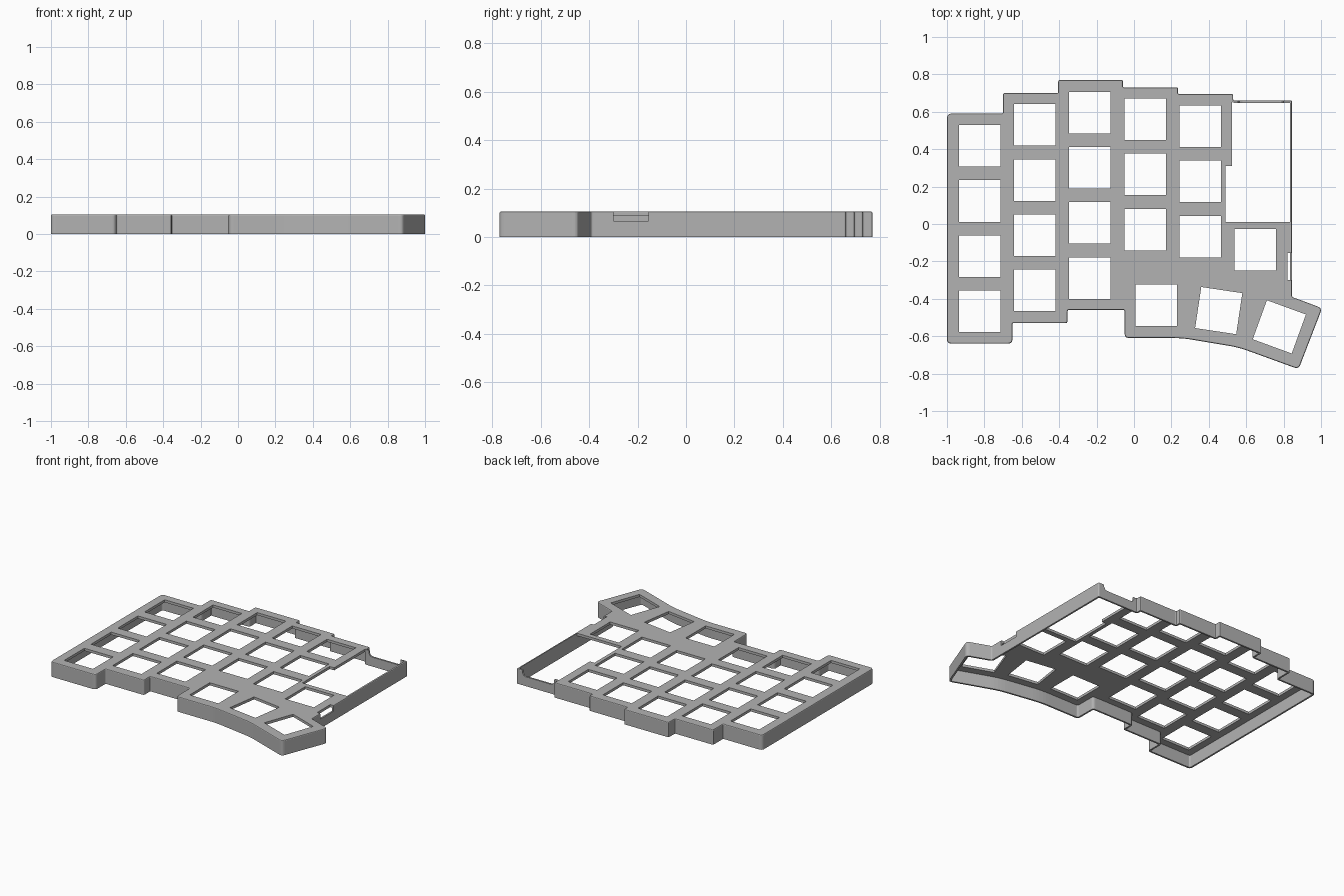
import bpy, bmesh
from math import radians
from mathutils import Vector, Matrix
from mathutils.geometry import tessellate_polygon

if "Cube" in bpy.data.objects:
    bpy.data.objects.remove(bpy.data.objects["Cube"], do_unlink=True)

H, WALL, PLATE, KEY, PITCH = 0.105, 0.012, 0.018, 0.222, 0.295
R, S = 0.025, 0.008  # large and small corner radii
SILL = 0.065         # height of the wall inside the notches

# Case outline, counter-clockwise: x, y, corner radius, wall height
OUTLINE = [
    (-1, -0.64, R, H), (-0.65, -0.64, R, H), (-0.65, -0.53, S, H),
    (-0.355, -0.53, R / 2, H), (-0.355, -0.46, S, H), (-0.05, -0.46, S, H),
    (-0.05, -0.61, R, H), (0.26, -0.61, 0.05, H), (0.56, -0.66, 0.05, H),
    (0.88, -0.776, R, H), (1.006, -0.45, R, H), (0.845, -0.39, S, H),
    # side switch notch
    (0.845, -0.30, 0, H), (0.845, -0.2995, 0, SILL),
    (0.845, -0.1555, 0, SILL), (0.845, -0.155, 0, H),
    (0.845, 0.66, S, H),
    # cable notch with rounded bottom corners
    (0.80, 0.66, 0, H), (0.7995, 0.66, 0, 0.085), (0.79, 0.66, 0, 0.07),
    (0.775, 0.66, 0, SILL), (0.58, 0.66, 0, SILL), (0.565, 0.66, 0, 0.07),
    (0.5555, 0.66, 0, 0.085), (0.555, 0.66, 0, H),
    (0.53, 0.66, S, H), (0.53, 0.695, S, H), (0.235, 0.695, S, H),
    (0.235, 0.73, S, H), (-0.06, 0.73, S, H), (-0.06, 0.77, S, H),
    (-0.405, 0.77, S, H), (-0.405, 0.70, S, H), (-0.70, 0.70, S, H),
    (-0.70, 0.59, S, H), (-1, 0.59, R, H),
]


def rounded(corners, inset, steps=5):
    """Offset the outline inwards, round its corners; return (x, y, height)."""
    points = [Vector(c[:2]) for c in corners]
    count = len(points)
    dirs = [(points[(i + 1) % count] - points[i]).normalized() for i in range(count)]
    result = []
    for i, (_, _, radius, height) in enumerate(corners):
        a, b = dirs[i - 1], dirs[i]
        normals = Vector((-a.y - b.y, a.x + b.x))
        p = points[i] + normals / (1 + a.dot(b)) * inset
        if radius == 0:
            result.append((p.x, p.y, height))
            continue
        convex = a.x * b.y - a.y * b.x > 0
        r = max(radius - inset, 0.002) if convex else radius + inset
        for k in range(steps + 1):
            t = k / steps
            q = p - a * r * (1 - t) ** 2 + b * r * t * t
            result.append((q.x, q.y, height))
    return result


def detour(points, x0, y0, x1, y1, path):
    """Replace the points inside a box by another path."""
    inside = [x0 < p[0] < x1 and y0 < p[1] < y1 for p in points]
    first = inside.index(True)
    kept = [p for p, hit in zip(points, inside) if not hit]
    return kept[:first] + path + kept[first:]


def make_object(name, bm, material):
    bmesh.ops.recalc_face_normals(bm, faces=bm.faces[:])
    mesh = bpy.data.meshes.new(name)
    bm.to_mesh(mesh)
    bm.free()
    mesh.materials.append(material)
    obj = bpy.data.objects.new(name, mesh)
    bpy.context.scene.collection.objects.link(obj)


# Single grey plastic
grey = (0.45, 0.45, 0.45, 1)
plastic = bpy.data.materials.new("grey_plastic")
plastic.use_nodes = True
plastic.diffuse_color = grey
shader = next(n for n in plastic.node_tree.nodes if n.type == 'BSDF_PRINCIPLED')
shader.inputs["Base Color"].default_value = grey

# Outer wall: a section with a softened top edge swept round the outline
SECTION = [(0, 0), (0, H - 0.006), (0.002, H - 0.002), (0.006, H), (WALL, H), (WALL, 0)]
bm = bmesh.new()
rails = [[bm.verts.new((x, y, min(z, h))) for x, y, h in rounded(OUTLINE, inset)]
         for inset, z in SECTION]
for k, rail in enumerate(rails):
    following = rails[(k + 1) % len(rails)]
    for i in range(len(rail)):
        bm.faces.new((rail[i - 1], rail[i], following[i], following[i - 1]))
make_object("outer_wall", bm, plastic)

# Plate edge, stepping round the switch slot and the controller opening
inner = 0.845 - WALL
edge = [p[:2] for p in rounded(OUTLINE, WALL)]
edge = detour(edge, 0.8, -0.305, 0.9, -0.15,
              [(inner, -0.30), (0.82, -0.30), (0.82, -0.155), (inner, -0.155)])
edge = detour(edge, 0.5, 0.2, 0.9, 0.67,
              [(inner, 0.01), (0.49, 0.01), (0.49, 0.31), (0.525, 0.31), (0.525, 0.648)])

# Key openings: staggered columns, one lone key and the angled thumb keys
COLUMNS = [(-0.825, 0.418, 4), (-0.53, 0.53, 4), (-0.236, 0.596, 4),
           (0.06, 0.56, 3), (0.354, 0.523, 3)]
keys = [(x, y - PITCH * row, 0) for x, y, rows in COLUMNS for row in range(rows)]
keys += [(0.648, -0.137, 0), (0.12, -0.435, 0),
         (0.453, -0.463, -8.5), (0.777, -0.55, -20)]
loops = [[Vector((x, y, 0)) for x, y in edge]]
for x, y, angle in keys:
    place = Matrix.Translation((x, y, 0)) @ Matrix.Rotation(radians(angle), 4, 'Z')
    loops.append([place @ Vector((sx * KEY / 2, sy * KEY / 2, 0))
                  for sx, sy in ((-1, -1), (1, -1), (1, 1), (-1, 1))])

# Key plate: filled top and underside joined along every edge
bm = bmesh.new()
triangles = tessellate_polygon(loops)
layers = []
for z in (H - PLATE, H):
    layer = [[bm.verts.new((p.x, p.y, z)) for p in loop] for loop in loops]
    flat = [v for loop in layer for v in loop]
    for triangle in triangles:
        bm.faces.new([flat[i] for i in triangle])
    layers.append(layer)
for low, high in zip(*layers):
    for i in range(len(low)):
        bm.faces.new((low[i - 1], low[i], high[i], high[i - 1]))
make_object("key_plate", bm, plastic)
